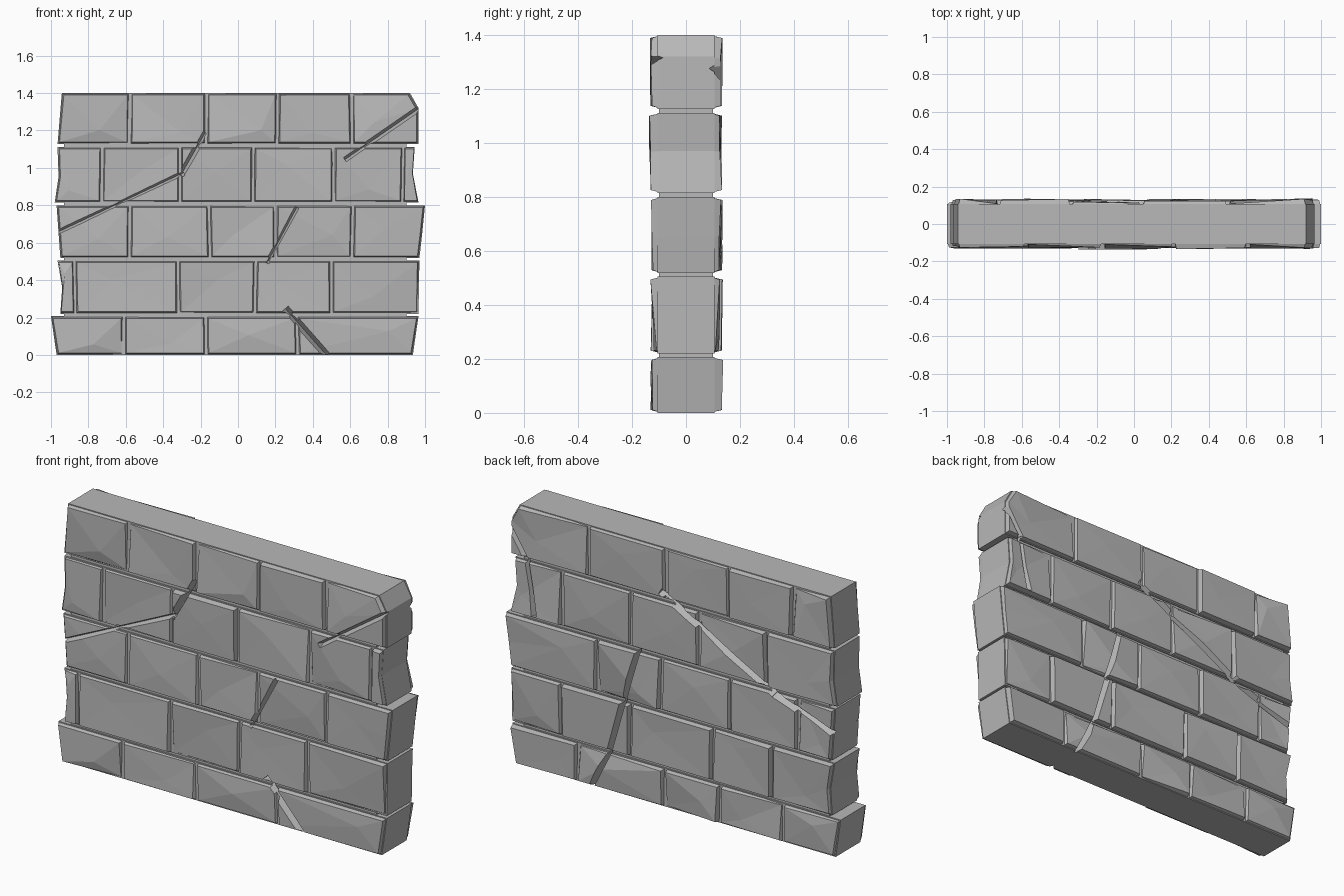
import bpy, bmesh, random
from mathutils import Vector

random.seed(11)
cube = bpy.data.objects.get("Cube")
if cube:
    bpy.data.objects.remove(cube, do_unlink=True)

stone = bpy.data.materials.new("grey_stone")
stone.use_nodes = True
GREY = (0.48, 0.48, 0.48, 1)
stone.diffuse_color = GREY
stone.node_tree.nodes["Principled BSDF"].inputs["Base Color"].default_value = GREY


def loft(bm, rings, tip=None):
    """Closed solid through rings of points; the last cap may fan to a tip."""
    loops = [[bm.verts.new(p) for p in ring] for ring in rings]
    n = len(loops[0])
    for a, b in zip(loops, loops[1:]):
        for i in range(n):
            j = (i + 1) % n
            bm.faces.new((a[i], a[j], b[j], b[i]))
    bm.faces.new(loops[0])
    if tip is None:
        bm.faces.new(loops[-1])
    else:
        t = bm.verts.new(tip)
        for i in range(n):
            bm.faces.new((loops[-1][i], loops[-1][(i + 1) % n], t))


def finish(bm, name):
    bmesh.ops.recalc_face_normals(bm, faces=bm.faces)
    mesh = bpy.data.meshes.new(name)
    bm.to_mesh(mesh)
    bm.free()
    mesh.materials.append(stone)
    obj = bpy.data.objects.new(name, mesh)
    bpy.context.scene.collection.objects.link(obj)
    return obj


def brick(bm, left, right, side):
    """Raised stone face with bevelled rim, uneven corners and a faceted front."""
    outline = left + right[::-1]
    cx = sum(p[0] for p in outline) / len(outline)
    cz = sum(p[1] for p in outline) / len(outline)

    def toward(value, centre, amount):
        d = centre - value
        return value + max(-1, min(1, d / 0.06)) * amount

    def ring(y, inset):
        return [Vector((toward(x, cx, inset), side * y, toward(z, cz, inset)))
                for x, z in outline]

    depth = random.uniform(0.118, 0.131)
    face = ring(depth, 0.011)
    for p in face:
        p.y += side * random.uniform(-0.007, 0.007)
    if random.random() < 0.4:                      # one worn corner
        random.choice(face).y = side * 0.109
    w = right[0][0] - left[0][0]
    h = left[-1][1] - left[0][1]
    tip = (cx + w * random.uniform(-0.28, 0.28),
           side * (depth + random.uniform(-0.006, 0.008)),
           cz + h * random.uniform(-0.28, 0.28))
    loft(bm, [ring(0.05, 0.002), ring(0.097, 0.002), face], tip)


# Courses: left end profile, right end profile, front joints, back joints
COURSES = [
    ([(-0.97, 0), (-1.0, 0.207)], [(0.935, 0), (0.965, 0.207)],
     [-0.61, -0.17, 0.32], [-0.66, -0.28, 0.05, 0.57]),
    ([(-0.95, 0.22), (-0.94, 0.36), (-0.965, 0.505)], [(0.965, 0.22), (0.97, 0.505)],
     [-0.87, -0.32, 0.09, 0.5], [-0.6, -0.24, 0.25, 0.66]),
    ([(-0.95, 0.518), (-0.97, 0.8)], [(0.97, 0.518), (0.985, 0.65), (1.0, 0.8)],
     [-0.58, -0.15, 0.2, 0.61], [-0.75, -0.35, 0.07, 0.45]),
    ([(-0.98, 0.815), (-0.96, 0.95), (-0.965, 1.112)],
     [(0.965, 0.815), (0.935, 0.97), (0.945, 1.112)],
     [-0.73, -0.31, 0.08, 0.51, 0.88], [-0.57, -0.16, 0.25, 0.66]),
    ([(-0.965, 1.127), (-0.942, 1.4)], [(0.965, 1.127), (0.965, 1.32), (0.92, 1.4)],
     [-0.58, -0.17, 0.21, 0.61], [-0.72, -0.34, 0.04, 0.5]),
]
parts = []
for number, (left, right, front, back) in enumerate(COURSES, 1):
    bm = bmesh.new()
    outline = left + right[::-1]
    loft(bm, [[(x, y, z) for x, z in outline] for y in (-0.106, 0.106)])
    z0, z1 = left[0][1], left[-1][1]
    for side, joints in ((-1, front), (1, back)):
        start = left
        for x in joints:
            lean = random.uniform(-0.006, 0.006)
            brick(bm, start, [(x - 0.003, z0), (x - 0.003 + lean, z1)], side)
            start = [(x + 0.003, z0), (x + 0.003 + lean, z1)]
        brick(bm, start, right, side)
    parts.append(finish(bm, f"brick_course_{number}"))

# Mortar core seen in the horizontal joints
bm = bmesh.new()
loft(bm, [[(x, y, z) for x, z in ((-0.93, 0.05), (-0.93, 1.35), (0.9, 1.35), (0.9, 0.05))]
          for y in (-0.1, 0.1)])
parts.append(finish(bm, "mortar_core"))

# Cracks: side, width, path across the face
CRACKS = [
    (-1, 0.05, [(-1.02, 0.63), (-0.3, 0.97), (-0.18, 1.18)]),
    (-1, 0.05, [(0.58, 1.05), (1.0, 1.34)]),
    (-1, 0.07, [(0.26, 0.24), (0.49, -0.02)]),
    (-1, 0.045, [(0.16, 0.5), (0.31, 0.78)]),
    (1, 0.07, [(0.06, 1.16), (-0.62, 0.79), (-1.02, 0.65)]),
    (1, 0.05, [(0.2, 0.81), (0.37, 0.22), (0.49, -0.02)]),
    (1, 0.05, [(1.0, 1.33), (0.87, 1.13), (0.82, 0.84)]),
]


def crack_cutter(side, width, a, b):
    a, b = Vector((a[0], 0, a[1])), Vector((b[0], 0, b[1]))
    along = (b - a).normalized()
    n = Vector((-along.z, 0, along.x)) * width / 2
    a, b = a - along * 0.01, b + along * 0.01
    outer, inner = Vector((0, side * 0.16, 0)), Vector((0, side * 0.085, 0))
    bm = bmesh.new()
    loft(bm, [[p + n + outer, p - n + outer, p + inner] for p in (a, b)])
    cutter = finish(bm, "crack_cutter")
    cutter.hide_render = True
    return cutter


cutters = [crack_cutter(s, w, a, b) for s, w, path in CRACKS
           for a, b in zip(path, path[1:])]
for obj in parts:
    zs = [v.co.z for v in obj.data.vertices]
    for cutter in cutters:
        cz = [v.co.z for v in cutter.data.vertices]
        if min(cz) < max(zs) and max(cz) > min(zs):
            mod = obj.modifiers.new("crack", "BOOLEAN")
            mod.operation, mod.solver = "DIFFERENCE", "EXACT"
            mod.use_self = True
            mod.object = cutter

# Bake the cracks in and discard the cutters
depsgraph = bpy.context.evaluated_depsgraph_get()
baked = [bpy.data.meshes.new_from_object(o.evaluated_get(depsgraph)) for o in parts]
for obj, mesh in zip(parts, baked):
    obj.modifiers.clear()
    obj.data = mesh
for cutter in cutters:
    bpy.data.objects.remove(cutter, do_unlink=True)
